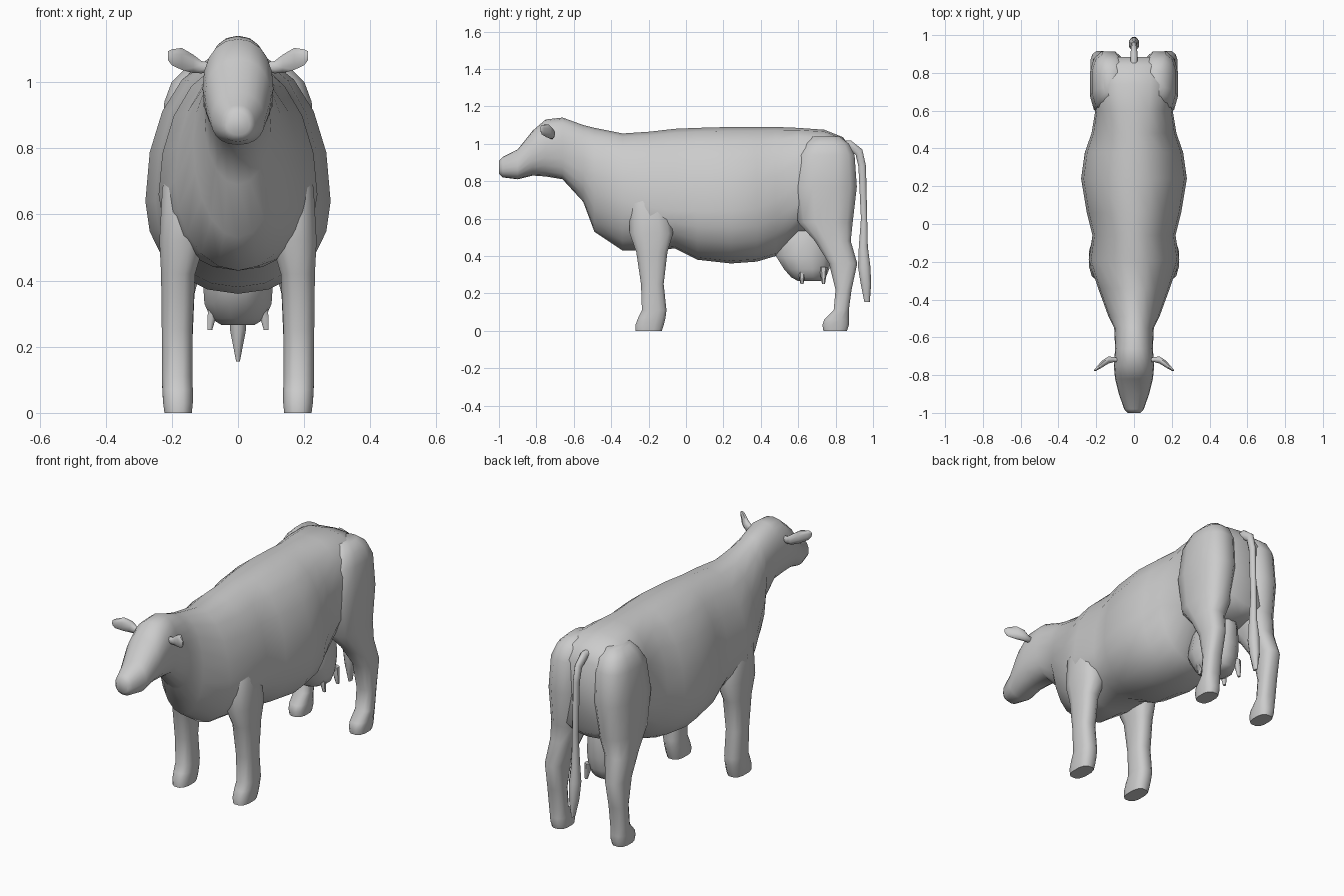
import bpy, math
from mathutils import Vector

cube = bpy.data.objects.get("Cube")
if cube:
    bpy.data.objects.remove(cube, do_unlink=True)

grey = bpy.data.materials.new("plain grey")
grey.use_nodes = True
colour = (0.6, 0.6, 0.6, 1)
grey.diffuse_color = colour
grey.node_tree.nodes["Principled BSDF"].inputs["Base Color"].default_value = colour


def loft(name, rings):
    """Skin a closed surface over rings with equal point counts."""
    n = len(rings[0])
    verts = [p for ring in rings for p in ring]
    faces = [(r * n + i, r * n + (i + 1) % n, (r + 1) * n + (i + 1) % n, (r + 1) * n + i)
             for r in range(len(rings) - 1) for i in range(n)]
    faces += [tuple(reversed(range(n))), tuple(range(len(verts) - n, len(verts)))]
    mesh = bpy.data.meshes.new(name)
    mesh.from_pydata(verts, [], faces)
    mesh.materials.append(grey)
    obj = bpy.data.objects.new(name, mesh)
    bpy.context.collection.objects.link(obj)
    bpy.ops.object.select_all(action="DESELECT")
    obj.select_set(True)
    bpy.context.view_layer.objects.active = obj
    bpy.ops.object.mode_set(mode="EDIT")
    bpy.ops.mesh.select_all(action="SELECT")
    bpy.ops.mesh.normals_make_consistent(inside=False)
    bpy.ops.object.mode_set(mode="OBJECT")
    bpy.ops.object.shade_smooth_by_angle(angle=math.radians(60))
    return obj


def power(value, p):
    return math.copysign(abs(value) ** p, value)


def oval(centre, u, v, sides, p=1):
    """Ring around a centre; p below one makes it squarer."""
    c, u, v = Vector(centre), Vector(u), Vector(v)
    turns = [math.tau * (i + 0.5) / sides for i in range(sides)]
    return [c + u * power(math.cos(t), p) + v * power(math.sin(t), p) for t in turns]


def body_ring(y, bottom, middle, top, width, p):
    """Egg-shaped section, widest at the middle height."""
    ring = []
    for i in range(20):
        t = math.tau * i / 20
        s = power(math.sin(t), p)
        z = middle + s * (top - middle if s > 0 else middle - bottom)
        ring.append((width * power(math.cos(t), p), y, z))
    return ring


# Head, neck and trunk: y, bottom, widest height, top, half width, squareness
trunk = [
    (-1.0, .84, .87, .91, .035, .9), (-.98, .82, .87, .93, .052, .9),
    (-.9, .81, .88, .97, .08, .9), (-.82, .83, .95, .07 + 1, .1, .9),
    (-.75, .825, .98, 1.13, .107, .9), (-.66, .81, .98, 1.14, .1, .9),
    (-.55, .69, .92, 1.1, .105, .95), (-.49, .53, .82, 1.085, .135, 1),
    (-.34, .43, .7, 1.055, .19, 1), (-.19, .43, .66, 1.065, .24, 1),
    (-.06, .44, .64, 1.08, .22, 1), (.06, .38, .64, 1.085, .25, .95),
    (.24, .36, .64, 1.09, .28, .95), (.38, .37, .65, 1.09, .26, .95),
    (.48, .4, .7, 1.09, .225, .95), (.6, .52, .78, 1.085, .205, .8),
    (.74, .52, .8, 1.075, .215, .75), (.84, .54, .8, 1.035, .2, .75),
    (.885, .58, .79, .97, .17, .8)]
loft("head_and_trunk", [body_ring(*row) for row in trunk])

# Legs: height, front y, back y, inner x, outer x
fore = [(.0, -.27, -.13, .14, .222), (.03, -.27, -.12, .137, .226), (.07, -.255, -.11, .137, .228),
        (.11, -.235, -.105, .138, .23), (.25, -.24, -.12, .138, .23), (.42, -.265, -.1, .13, .232),
        (.52, -.3, -.07, .1, .237), (.68, -.3, -.09, .06, .228), (.85, -.24, -.12, .06, .17)]
hind = [(.0, .735, .86, .14, .222), (.03, .73, .87, .137, .226), (.06, .74, .87, .137, .228),
        (.11, .79, .87, .138, .23), (.22, .8, .885, .138, .23), (.36, .765, .915, .132, .23),
        (.48, .69, .88, .1, .228), (.58, .6, .89, .06, .225), (.77, .57, .912, .04, .232),
        (.94, .6, .9, .04, .222), (1.0, .64, .87, .05, .2), (1.04, .68, .82, .08, .16)]


def leg_ring(side, z, front, back, inner, outer):
    centre = (side * (inner + outer) / 2, (front + back) / 2, z)
    u = Vector(((outer - inner) / 2, 0, 0)) / math.cos(math.pi / 12)
    v = Vector((0, (back - front) / 2, 0)) / math.cos(math.pi / 12)
    return oval(centre, u, v, 12, .75)


# Ears: x, y, z, half depth, half height
ear = [(.08, -.72, 1.045, .012, .015), (.11, -.718, 1.045, .015, .02), (.135, -.72, 1.055, .02, .03),
       (.17, -.742, 1.07, .02, .036), (.2, -.768, 1.075, .01, .026), (.212, -.775, 1.08, .004, .014)]

for label, side in (("left", 1), ("right", -1)):
    loft(label + "_front_leg", [leg_ring(side, *row) for row in fore])
    loft(label + "_hind_leg", [leg_ring(side, *row) for row in hind])
    loft(label + "_ear", [oval((side * x, y, z), (0, dy, 0), (0, 0, dz), 8)
                          for x, y, z, dy, dz in ear])
    # Teats
    for place, y in (("front", .62), ("rear", .735)):
        loft(label + "_" + place + "_teat",
             [oval((side * x, y, z), (r, 0, 0), (0, r, 0), 6)
              for x, z, r in ((.07, .34, .022), (.08, .285, .014), (.085, .25, .008))])

# Udder: height, centre y, half width, half length
bag = [(.265, .66, .05, .06), (.285, .655, .085, .095), (.33, .645, .105, .125),
       (.4, .63, .11, .155), (.5, .64, .1, .15), (.58, .66, .08, .12)]
loft("udder", [oval((0, y, z), (w, 0, 0), (0, d, 0), 12) for z, y, w, d in bag])

# Tail: y, z, half width, half thickness, tilt of the ring in degrees
tail = [(.8, .99, .02, .025, 90), (.875, .995, .02, .026, 75), (.925, .955, .018, .025, 40),
        (.942, .88, .016, .022, 5), (.952, .6, .016, .018, 0), (.948, .45, .02, .026, 0),
        (.953, .34, .03, .036, 0), (.962, .25, .026, .03, 0), (.968, .155, .006, .016, 0)]
loft("tail", [oval((0, y, z), (w, 0, 0),
                   (0, d * math.cos(math.radians(a)), d * math.sin(math.radians(a))), 8)
              for y, z, w, d, a in tail])
